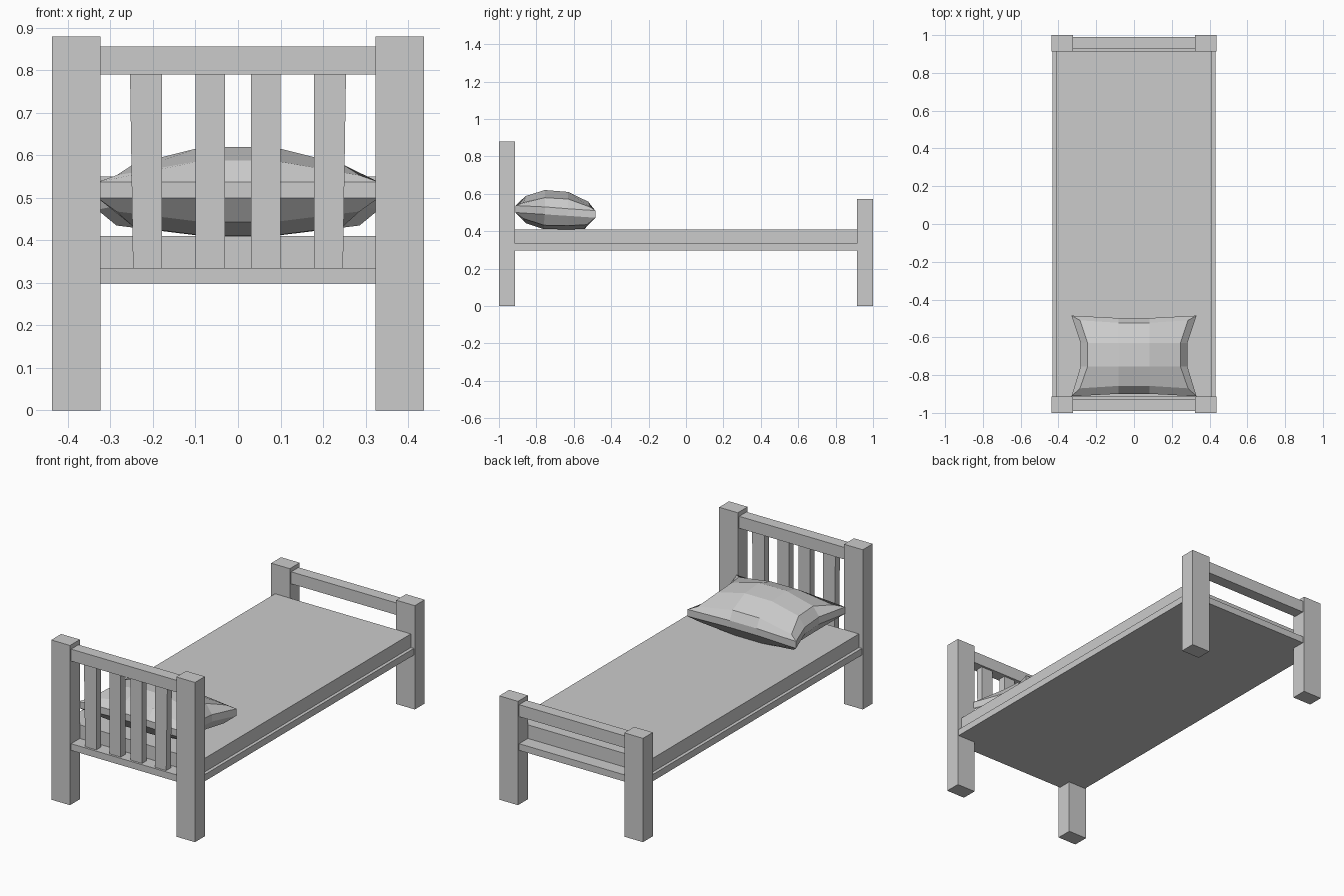
import bpy, bmesh

if "Cube" in bpy.data.objects:
    bpy.data.objects.remove(bpy.data.objects["Cube"])


def make_object(name, bm):
    bmesh.ops.recalc_face_normals(bm, faces=bm.faces[:])
    mesh = bpy.data.meshes.new(name)
    bm.to_mesh(mesh)
    bm.free()
    obj = bpy.data.objects.new(name, mesh)
    bpy.context.collection.objects.link(obj)
    return obj


def box(name, x, y, z, flare=0.0):
    """Box from (min, max) ranges; flare moves the top outer edge outward."""
    bm = bmesh.new()
    bmesh.ops.create_cube(bm, size=1)
    outer = max(x, key=abs)
    for v in bm.verts:
        top = v.co.z > 0
        v.co = [r[0] if c < 0 else r[1] for c, r in zip(v.co, (x, y, z))]
        if top and abs(v.co.x - outer) < 1e-5:
            v.co.x += flare if outer > 0 else -flare
    return make_object(name, bm)


# Corner posts
for side, s in (("left", -1), ("right", 1)):
    xs = sorted((s * 0.324, s * 0.438))
    box(f"head_post_{side}", xs, (-1, -0.914), (0, 0.88))
    box(f"foot_post_{side}", xs, (0.914, 1), (0, 0.572))

# Base and mattress
box("bed_base", (-0.432, 0.432), (-0.99, 0.99), (0.298, 0.335))
box("mattress", (-0.414, 0.414), (-0.914, 0.914), (0.335, 0.41))

# End rails
box("head_rail", (-0.324, 0.324), (-0.99, -0.926), (0.79, 0.856))
box("foot_rail", (-0.324, 0.324), (0.926, 0.99), (0.484, 0.55))

# Headboard slats, the outer pair slightly flared
for i, (a, b, flare) in enumerate(((-0.247, -0.179, 0.007), (-0.1, -0.03, 0),
                                   (0.03, 0.1, 0), (0.179, 0.247, 0.007))):
    box(f"head_slat_{i + 1}", (a, b), (-0.978, -0.938), (0.335, 0.79), flare)


# Pillow: 4 x 4 x 4 lattice surface with pinched sides
def pillow():
    # per layer: row y, centre z, outer-column z (bottom, rim low, rim high, top)
    layers = [
        ((-0.87, -0.76, -0.63, -0.53), (0.443, 0.411, 0.41, 0.411), (0.468, 0.432, 0.43, 0.435)),
        ((-0.912, -0.755, -0.63, -0.485), (0.50, 0.49, 0.482, 0.472), (0.50, 0.49, 0.482, 0.472)),
        ((-0.912, -0.755, -0.63, -0.485), (0.537, 0.53, 0.52, 0.51), (0.537, 0.53, 0.52, 0.51)),
        ((-0.87, -0.755, -0.63, -0.51), (0.588, 0.62, 0.61, 0.558), (0.553, 0.579, 0.572, 0.528)),
    ]
    bm = bmesh.new()
    grid = {}
    for k, (ys, zc, zo) in enumerate(layers):
        rim = k in (1, 2)
        for j in range(4):
            for i in range(4):
                if rim and i in (1, 2) and j in (1, 2):
                    continue
                end, mid = j in (0, 3), i in (1, 2)
                half = (0.331 if end else 0.283) if rim else (0.286 if end else 0.246)
                x = (-half, -0.082, 0.082, half)[i]
                y = ys[j]
                if end and mid:
                    y += 0.013 if j == 0 else -0.013
                grid[i, j, k] = bm.verts.new((x, y, zc[j] if mid else zo[j]))
    for k in (0, 3):
        for i in range(3):
            for j in range(3):
                bm.faces.new([grid[i + a, j + b, k] for a, b in ((0, 0), (1, 0), (1, 1), (0, 1))])
    loop = [(0, 0), (1, 0), (2, 0), (3, 0), (3, 1), (3, 2),
            (3, 3), (2, 3), (1, 3), (0, 3), (0, 2), (0, 1)]
    for k in range(3):
        for p, q in zip(loop, loop[1:] + loop[:1]):
            bm.faces.new([grid[(*p, k)], grid[(*q, k)], grid[(*q, k + 1)], grid[(*p, k + 1)]])
    make_object("pillow", bm)


pillow()
